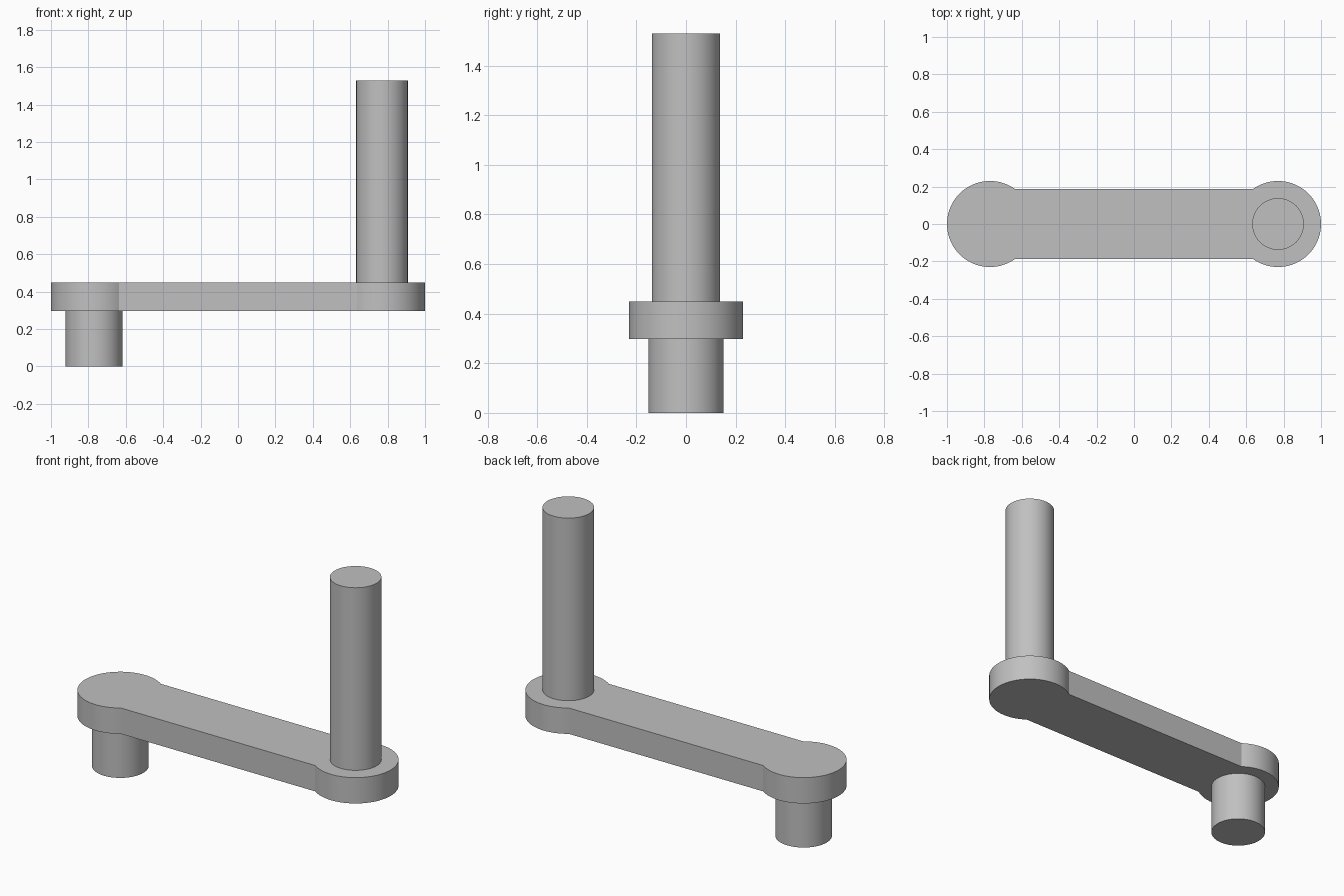
import bpy, bmesh, math

cube = bpy.data.objects.get("Cube")
if cube:
    bpy.data.objects.remove(cube, do_unlink=True)

GREY = (0.53, 0.53, 0.53, 1)
metal = bpy.data.materials.new("plain_grey")
metal.use_nodes = True
metal.diffuse_color = GREY
metal.node_tree.nodes["Principled BSDF"].inputs["Base Color"].default_value = GREY

PIVOT_X = 0.77
BOSS_R = 0.23
BAR_HALF = 0.187
ARM_BOTTOM, ARM_TOP = 0.297, 0.45


def arc(cx, radius, start, end, steps):
    """Points along a circular arc centred on the x axis."""
    return [(cx + radius * math.cos(start + (end - start) * i / steps),
             radius * math.sin(start + (end - start) * i / steps))
            for i in range(steps + 1)]


def extrude_outline(name, outline, bottom, top):
    """Closed outline raised into a solid with smooth curved sides."""
    bm = bmesh.new()
    base = bm.faces.new([bm.verts.new((x, y, bottom)) for x, y in outline])
    raised = bmesh.ops.extrude_face_region(bm, geom=[base], use_keep_orig=True)
    for v in raised["geom"]:
        if isinstance(v, bmesh.types.BMVert):
            v.co.z = top
    bmesh.ops.recalc_face_normals(bm, faces=bm.faces)
    mesh = bpy.data.meshes.new(name)
    bm.to_mesh(mesh)
    bm.free()
    obj = bpy.data.objects.new(name, mesh)
    bpy.context.collection.objects.link(obj)
    mesh.materials.append(metal)
    bpy.ops.object.select_all(action="DESELECT")
    obj.select_set(True)
    bpy.context.view_layer.objects.active = obj
    bpy.ops.object.shade_smooth_by_angle(angle=math.radians(25))
    return obj


def peg(name, x, radius, bottom, top):
    return extrude_outline(name, arc(x, radius, 0, math.tau, 64)[:-1], bottom, top)


# Arm: a straight bar running into a round boss at each end
meet = math.pi - math.asin(BAR_HALF / BOSS_R)
right_end = arc(PIVOT_X, BOSS_R, -meet, meet, 56)
left_end = [(-x, -y) for x, y in right_end]
extrude_outline("crank_arm", right_end + left_end, ARM_BOTTOM, ARM_TOP)

# Short shaft under one end, tall handle on the other
peg("shaft", -PIVOT_X, 0.152, 0, ARM_BOTTOM)
peg("handle", PIVOT_X, 0.138, ARM_TOP, 1.53)
